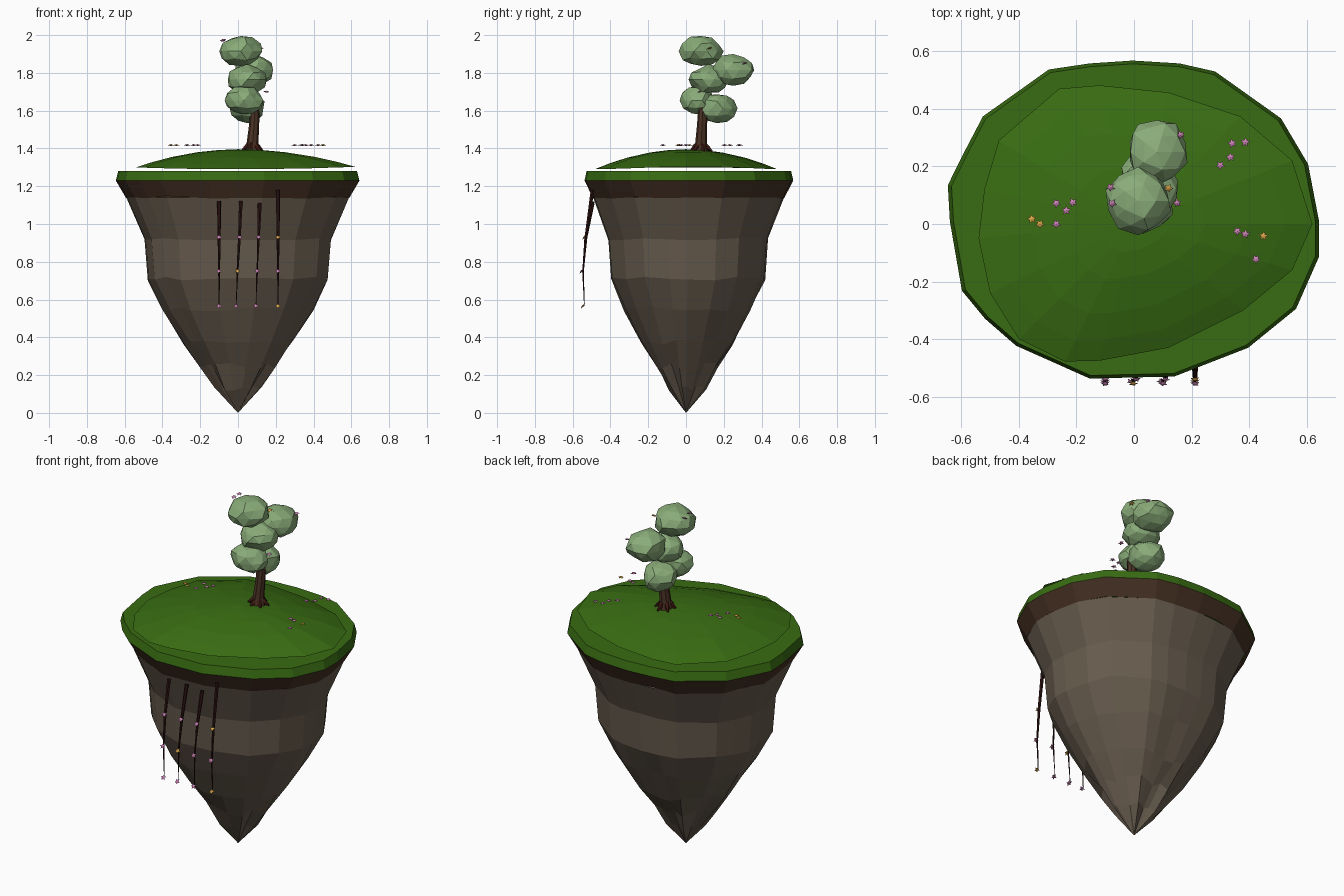
import bpy, bmesh, math, random
from mathutils import Vector, Matrix

if "Cube" in bpy.data.objects:
    bpy.data.objects.remove(bpy.data.objects["Cube"])
random.seed(4)

def mat(name, rgb):
    m = bpy.data.materials.new(name)
    m.diffuse_color = (*rgb, 1)
    m.use_nodes = True
    m.node_tree.nodes["Principled BSDF"].inputs["Base Color"].default_value = m.diffuse_color
    return m

GRASS = mat("grass green", (0.040, 0.150, 0.006))
DIRT = mat("dirt brown", (0.060, 0.030, 0.017))
ROCK = mat("rock grey brown", (0.135, 0.105, 0.075))
LEAF = mat("leaf green", (0.250, 0.410, 0.190))
BARK = mat("bark brown", (0.070, 0.032, 0.018))
ROOT = mat("root dark red", (0.050, 0.010, 0.006))
VINE = mat("vine dark brown", (0.028, 0.007, 0.006))
PINK = mat("petal pink", (0.620, 0.230, 0.480))
YELLOW = mat("petal yellow", (0.720, 0.380, 0.070))

def finish(name, bm, *mats):
    bmesh.ops.recalc_face_normals(bm, faces=bm.faces)
    me = bpy.data.meshes.new(name)
    bm.to_mesh(me)
    bm.free()
    for m in mats:
        me.materials.append(m)
    ob = bpy.data.objects.new(name, me)
    bpy.context.collection.objects.link(ob)
    return ob

def skin(bm, rings, mat_rule=None):
    """Bridge consecutive closed rings of points; return vertex rings."""
    vr = [[bm.verts.new(p) for p in r] for r in rings]
    n = len(vr[0])
    for k in range(len(vr) - 1):
        for i in range(n):
            j = (i + 1) % n
            f = bm.faces.new((vr[k][i], vr[k][j], vr[k + 1][j], vr[k + 1][i]))
            if mat_rule:
                f.material_index = mat_rule(k)
    return vr

def fan(bm, ring, tip, mi=0):
    t = bm.verts.new(tip)
    for a, b in zip(ring, ring[1:] + ring[:1]):
        bm.faces.new((a, b, t)).material_index = mi

# Island outline seen from above
OUT = [(0.643, 0.01), (0.605, 0.208), (0.511, 0.367), (0.282, 0.53), (0.158, 0.558),
       (-0.005, 0.568), (-0.154, 0.558), (-0.296, 0.537), (-0.525, 0.374), (-0.59, 0.25),
       (-0.647, 0.135), (-0.64, 0.01), (-0.598, -0.232), (-0.518, -0.329), (-0.41, -0.423),
       (-0.154, -0.537), (0.14, -0.53), (0.397, -0.43), (0.563, -0.295), (0.643, -0.114)]

def level(z, s, groove=0.0, wob=0.0):
    r = []
    for x, y in OUT:
        k = s * (1 + groove * math.cos(6 * math.atan2(y, x)))
        r.append((x * k, y * k, z + random.uniform(-wob, wob)))
    return r

# Island rim: grass band over dirt band, capped flat on top
bm = bmesh.new()
vr = skin(bm, [level(1.28, 0.98), level(1.23, 1.0), level(1.14, 0.915, 0, 0.008)],
          lambda k: k)
fan(bm, vr[0], (0, 0, 1.28))
finish("island_rim", bm, GRASS, DIRT)

# Rock body narrowing to a grooved point
bm = bmesh.new()
vr = skin(bm, [level(1.14, 0.914), level(0.92, 0.765, 0, 0.006), level(0.71, 0.738, 0, 0.01),
               level(0.55, 0.61, 0.02, 0.012), level(0.37, 0.44, 0.04, 0.02),
               level(0.25, 0.29, 0.08, 0.015), level(0.13, 0.165, 0.2, 0.012)])
fan(bm, vr[-1], (0, 0, 0))
finish("rock_body", bm, ROCK)

# Grass dome shell, hovering just over the rim
DOME = [(0.62, 0), (0.55, 0.22), (0.37, 0.374), (0.12, 0.457), (-0.12, 0.482), (-0.26, 0.47),
        (-0.47, 0.29), (-0.52, 0.12), (-0.54, -0.05), (-0.5, -0.24), (-0.4, -0.40),
        (-0.24, -0.478), (-0.12, -0.475), (0.12, -0.43), (0.38, -0.30), (0.55, -0.16)]

def dome_level(s):
    return [(x * s, y * s, 1.395 - (0.105 - 0.012 * (x / 0.6) ** 2) * s * s) for x, y in DOME]

bm = bmesh.new()
vr = skin(bm, [dome_level(s) for s in (1, 0.85, 0.65, 0.4, 0.2)])
fan(bm, vr[-1], (0, 0, 1.396))
finish("grass_dome", bm, GRASS)

def tube(name, pts, radii, sides, m):
    """Tapered tube along a path."""
    bm = bmesh.new()
    rings = []
    for i, p in enumerate(pts):
        d = Vector(pts[min(i + 1, len(pts) - 1)]) - Vector(pts[max(i - 1, 0)])
        q = Vector((0, 0, 1)).rotation_difference(d.normalized())
        rings.append([Vector(p) + q @ Vector((radii[i] * math.cos(a), radii[i] * math.sin(a), 0))
                      for a in (2 * math.pi * k / sides for k in range(sides))])
    vr = skin(bm, rings)
    bm.faces.new(vr[0])
    bm.faces.new(vr[-1])
    return finish(name, bm, m)

# Tree trunk and roots
tube("trunk", [(0.075, 0.08, 1.38), (0.077, 0.08, 1.43), (0.085, 0.085, 1.52), (0.09, 0.09, 1.62)],
     [0.042, 0.031, 0.027, 0.025], 8, BARK)
for i in range(6):
    a = i * math.pi / 3 + 0.3
    c, s = math.cos(a), math.sin(a)
    tube(f"root_{i + 1}", [(0.075 + r * c, 0.08 + r * s, z) for r, z in
                           ((0.015, 1.425), (0.036, 1.405), (0.06, 1.386))],
         [0.015, 0.013, 0.004], 5, ROOT)

# Faceted leaf clumps: centre, radii
CLUMPS = [((0.015, 0.08, 1.915), (0.120, 0.118, 0.088)),
          ((0.08, 0.25, 1.815), (0.112, 0.120, 0.088)),
          ((0.05, 0.12, 1.765), (0.112, 0.105, 0.080)),
          ((0.03, 0.06, 1.655), (0.112, 0.092, 0.080)),
          ((0.05, 0.165, 1.612), (0.100, 0.108, 0.082))]
for i, (c, r) in enumerate(CLUMPS):
    bm = bmesh.new()
    bmesh.ops.create_icosphere(bm, subdivisions=2, radius=1)
    for v in bm.verts:
        v.co *= random.uniform(0.86, 1.03)
        v.co = Vector(c) + Vector([a * b for a, b in zip(v.co, r)])
    finish(f"leaf_clump_{i + 1}", bm, LEAF)

def flower(name, pos, m, tilt=0.0, r=0.017):
    """Five-petal star, shallow cup, facing up and tipped to the front by tilt."""
    bm = bmesh.new()
    ring = []
    for k in range(10):
        a = math.pi * k / 5 + pos[0] * 20
        q = r if k % 2 == 0 else r * 0.5
        ring.append(bm.verts.new((q * math.cos(a), q * math.sin(a), 0.003 if k % 2 else 0)))
    fan(bm, ring, (0, 0, 0.006))
    fan(bm, ring, (0, 0, -0.004))
    bm.transform(Matrix.Translation(pos) @ Matrix.Rotation(tilt, 4, 'X'))
    finish(name, bm, m)

# Meadow flowers
PATCH = [(-0.27, 0.0), (-0.27, 0.072), (-0.235, 0.047), (-0.213, 0.075), (0.30, 0.204),
         (0.335, 0.232), (0.341, 0.28), (0.387, 0.284), (0.359, -0.025), (0.387, -0.035),
         (0.424, -0.122), (-0.355, 0.017), (-0.327, 0.0), (0.45, -0.042)]
for i, (x, y) in enumerate(PATCH):
    flower(f"meadow_flower_{i + 1}", (x, y, 1.417), YELLOW if i > 10 else PINK)

# Blossoms on the tree
BLOSSOMS = [(-0.082, 0.128, 1.97), (-0.076, 0.072, 1.975), (0.15, 0.073, 1.70),
            (0.162, 0.31, 1.85), (0.12, 0.125, 1.93)]
for i, p in enumerate(BLOSSOMS):
    flower(f"tree_blossom_{i + 1}", p, YELLOW if i == 4 else PINK, 0.3)

# Hanging vines with blossoms: top x, top z, bottom x
YELLOW_AT = {(1, 1), (3, 0), (3, 2)}
for i, (xt, zt, xb) in enumerate([(-0.10, 1.12, -0.10), (0.015, 1.12, -0.01),
                                  (0.115, 1.11, 0.095), (0.212, 1.18, 0.212)]):
    path = [(xt, -0.495, zt), (xt + (xb - xt) * 0.3, -0.53, 0.93),
            (xt + (xb - xt) * 0.7, -0.545, 0.75), (xb, -0.538, 0.565)]
    tube(f"vine_{i + 1}", path, [0.011, 0.008, 0.005, 0.002], 6, VINE)
    for k, p in enumerate(path[1:]):
        flower(f"vine_blossom_{i + 1}_{k + 1}", (p[0], p[1] - 0.008, p[2]),
               YELLOW if (i, k) in YELLOW_AT else PINK, 0.9)
